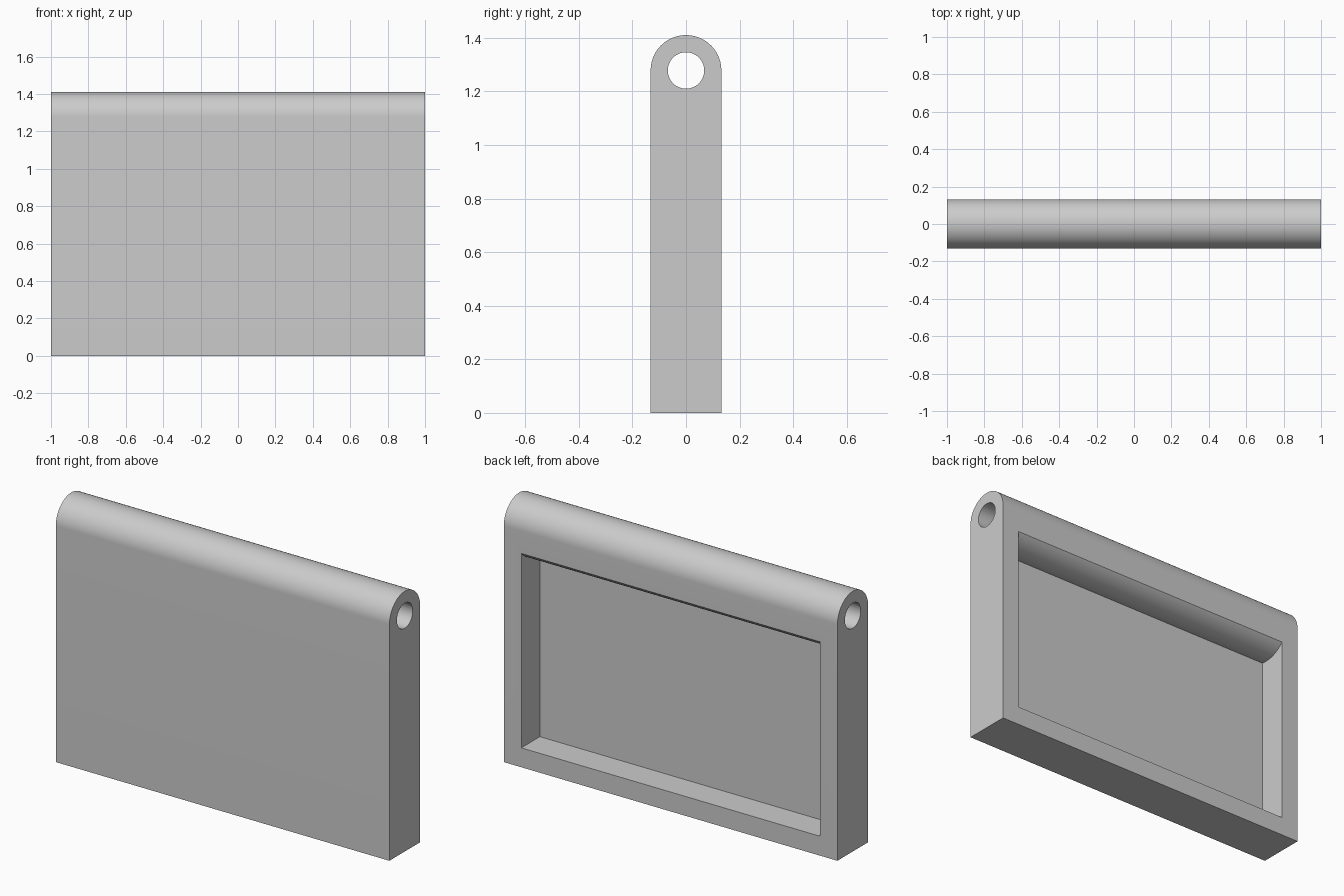
import bpy
import bmesh
from math import cos, sin, pi, radians, asin

cube = bpy.data.objects.get("Cube")
if cube:
    bpy.data.objects.remove(cube, do_unlink=True)

HALF_LENGTH = 1.0
RADIUS = 0.132        # half thickness and rounded top
AXIS_Z = 1.278        # height of the pin hole
HOLE = 0.068
WALL = 0.105          # rim around the pocket and front wall
POCKET_ARC = 0.178    # rounded pocket ceiling, concentric with the hole

grey = bpy.data.materials.new("Plain Grey")
grey.use_nodes = True
colour = (0.6, 0.6, 0.6, 1)
grey.diffuse_color = colour
grey.node_tree.nodes["Principled BSDF"].inputs["Base Color"].default_value = colour


def arc(radius, start, end, steps):
    """Points (y, z) along an arc about the hole axis."""
    angles = [start + (end - start) * i / steps for i in range(steps + 1)]
    return [(radius * cos(a), AXIS_Z + radius * sin(a)) for a in angles]


def prism(name, profile, half):
    """Extrude a (y, z) profile along x, centred on x = 0."""
    bm = bmesh.new()
    face = bm.faces.new([bm.verts.new((-half, y, z)) for y, z in profile])
    new = bmesh.ops.extrude_face_region(bm, geom=[face])["geom"]
    verts = [v for v in new if isinstance(v, bmesh.types.BMVert)]
    bmesh.ops.translate(bm, verts=verts, vec=(2 * half, 0, 0))
    bmesh.ops.recalc_face_normals(bm, faces=bm.faces)
    mesh = bpy.data.meshes.new(name)
    bm.to_mesh(mesh)
    bm.free()
    mesh.materials.append(grey)
    obj = bpy.data.objects.new(name, mesh)
    bpy.context.collection.objects.link(obj)
    return obj


# Panel with a rounded top edge
panel = prism("hinge_panel",
              [(-RADIUS, 0), (RADIUS, 0)] + arc(RADIUS, 0, pi, 48),
              HALF_LENGTH)

# Pin hole along the whole length
hole = prism("pin_hole_cutter", arc(HOLE, 0, 2 * pi, 48)[:-1], HALF_LENGTH + 0.1)

# Back pocket, whose ceiling curves around the pin barrel
floor_y, open_y = WALL - RADIUS, 0.16
ceiling = arc(POCKET_ARC, -pi / 2 + asin(open_y / POCKET_ARC),
              -pi / 2 + asin(floor_y / POCKET_ARC), 24)
pocket = prism("back_pocket_cutter",
               [(floor_y, WALL), (open_y, WALL)] + ceiling,
               HALF_LENGTH - WALL)

bpy.ops.object.select_all(action='DESELECT')
bpy.context.view_layer.objects.active = panel
panel.select_set(True)
for cutter in (hole, pocket):
    cutter.hide_render = True
    mod = panel.modifiers.new(cutter.name, 'BOOLEAN')
    mod.operation = 'DIFFERENCE'
    mod.solver = 'EXACT'
    mod.object = cutter
    bpy.ops.object.modifier_apply(modifier=mod.name)
    bpy.data.objects.remove(cutter, do_unlink=True)

bpy.ops.object.shade_smooth_by_angle(angle=radians(25))
